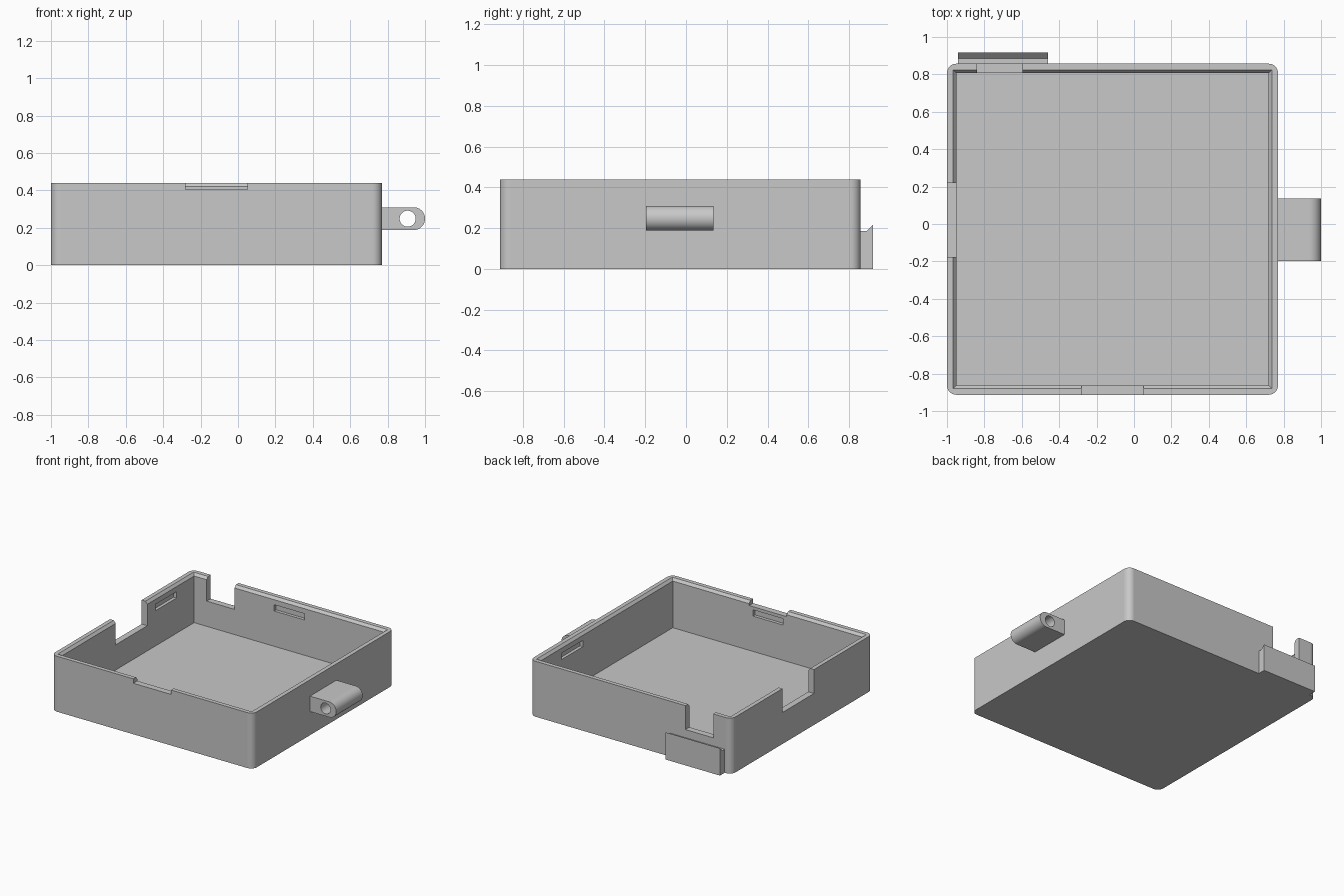
import bpy
import bmesh
from math import cos, sin, pi, radians

cube = bpy.data.objects.get("Cube")
if cube:
    bpy.data.objects.remove(cube, do_unlink=True)

grey = bpy.data.materials.new("plain grey")
grey.use_nodes = True
colour = (0.58, 0.58, 0.58, 1)
grey.diffuse_color = colour
grey.node_tree.nodes["Principled BSDF"].inputs["Base Color"].default_value = colour

# Overall sizes
X0, X1, Y0, Y1 = -1.0, 0.77, -0.913, 0.857
HEIGHT, WALL, FLOOR, RADIUS = 0.44, 0.05, 0.05, 0.05


def make_object(name, bm):
    bmesh.ops.recalc_face_normals(bm, faces=bm.faces)
    mesh = bpy.data.meshes.new(name)
    bm.to_mesh(mesh)
    bm.free()
    mesh.materials.append(grey)
    obj = bpy.data.objects.new(name, mesh)
    bpy.context.collection.objects.link(obj)
    return obj


def loft(bm, rings):
    """Skin a closed solid through rings of equal point count."""
    rings = [[bm.verts.new(p) for p in ring] for ring in rings]
    for a, b in zip(rings, rings[1:]):
        for i in range(len(a)):
            j = (i + 1) % len(a)
            bm.faces.new((a[i], a[j], b[j], b[i]))
    bm.faces.new(rings[0])
    bm.faces.new(rings[-1])


def box(bm, x0, x1, y0, y1, z0, z1):
    loft(bm, [[(x0, y0, z), (x1, y0, z), (x1, y1, z), (x0, y1, z)] for z in (z0, z1)])


def arc(cx, cy, r, start, end, steps):
    angles = [radians(start + (end - start) * i / steps) for i in range(steps + 1)]
    return [(cx + r * cos(a), cy + r * sin(a)) for a in angles]


def cut(obj, cutter):
    """Subtract the cutter, keep the result and discard the cutter."""
    mod = obj.modifiers.new("cut", "BOOLEAN")
    mod.operation = "DIFFERENCE"
    mod.solver = "EXACT"
    mod.object = cutter
    cutter.hide_render = True
    deps = bpy.context.evaluated_depsgraph_get()
    result = bpy.data.meshes.new_from_object(obj.evaluated_get(deps))
    obj.modifiers.clear()
    obj.data = result
    bpy.data.objects.remove(cutter, do_unlink=True)


def smooth_rounds(obj):
    """Smooth the rounded strips and keep the flat sides flat."""
    bpy.ops.object.select_all(action="DESELECT")
    obj.select_set(True)
    bpy.context.view_layer.objects.active = obj
    bpy.ops.object.shade_smooth_by_angle(angle=radians(30))
    for face in obj.data.polygons:
        if max(abs(c) for c in face.normal) > 0.9999:
            face.use_smooth = False


# Tray body with rounded upright corners
outline = []
for cx, cy, start in ((X1 - RADIUS, Y1 - RADIUS, 0), (X0 + RADIUS, Y1 - RADIUS, 90),
                      (X0 + RADIUS, Y0 + RADIUS, 180), (X1 - RADIUS, Y0 + RADIUS, 270)):
    outline += arc(cx, cy, RADIUS, start, start + 90, 10)
bm = bmesh.new()
loft(bm, [[(x, y, z) for x, y in outline] for z in (0, HEIGHT)])
tray = make_object("tray_body", bm)

# Cavity, flaring at the rim to leave a chamfered lip
bm = bmesh.new()
rings = []
for z, inset in ((FLOOR, WALL), (0.42, WALL), (0.46, 0.016)):
    a, b, c, d = X0 + inset, X1 - inset, Y0 + inset, Y1 - inset
    rings.append([(a, c, z), (b, c, z), (b, d, z), (a, d, z)])
loft(bm, rings)
cut(tray, make_object("cavity_cutter", bm))

# Rim openings on three sides and shallow snap slots inside all four walls
bm = bmesh.new()
OUT, IN, DEEP = 0.05, 0.07, 0.025
box(bm, X0 - OUT, X0 + IN, -0.177, 0.22, 0.25, 0.5)
box(bm, -0.84, -0.595, Y1 - IN, Y1 + OUT, 0.25, 0.5)
box(bm, -0.28, 0.05, Y0 - OUT, Y0 + IN, 0.405, 0.5)
low, high = 0.33, 0.38
box(bm, X0 + DEEP, X0 + IN, 0.32, 0.585, low, high)
box(bm, X1 - IN, X1 - DEEP, 0.265, 0.53, low, high)
for y0, y1 in ((Y0 + DEEP, Y0 + IN), (Y1 - IN, Y1 - DEEP)):
    box(bm, -0.248, 0.017, y0, y1, low, high)
cut(tray, make_object("opening_cutter", bm))
smooth_rounds(tray)

# Rear catch with a sloped upper lip
profile = [(Y1 - 0.01, 0), (0.917, 0), (0.917, 0.216), (0.886, 0.186), (Y1 - 0.01, 0.186)]
bm = bmesh.new()
loft(bm, [[(x, y, z) for y, z in profile] for x in (-0.94, -0.46)])
make_object("rear_catch", bm)

# Side loop with a rounded end and a through hole
MID, R = 0.249, 0.061
profile = [(X1 - 0.01, MID - R)] + arc(1 - R, MID, R, -90, 90, 24) + [(X1 - 0.01, MID + R)]
bm = bmesh.new()
loft(bm, [[(x, y, z) for x, z in profile] for y in (-0.197, 0.135)])
side_loop = make_object("side_loop", bm)
hole = arc(0.907, MID, 0.043, 0, 345, 23)
bm = bmesh.new()
loft(bm, [[(x, y, z) for x, z in hole] for y in (-0.3, 0.3)])
cut(side_loop, make_object("hole_cutter", bm))
smooth_rounds(side_loop)
